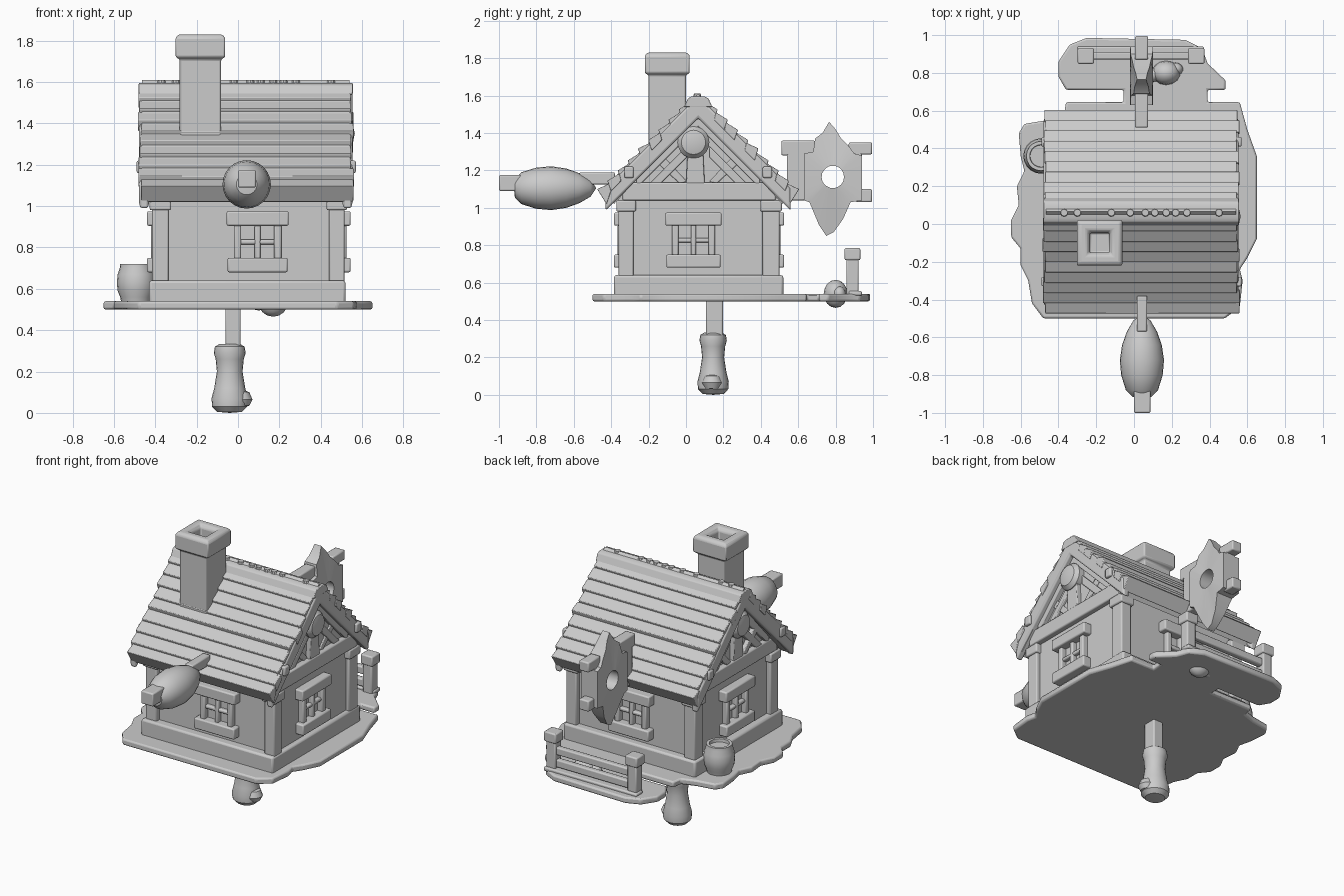
import bpy, bmesh, math, random
from mathutils import Matrix, Vector

if "Cube" in bpy.data.objects:
    bpy.data.objects.remove(bpy.data.objects["Cube"])

random.seed(4)
RX = 0.065          # ridge position along y


def finish(name, bm, bevel=0.0):
    bmesh.ops.recalc_face_normals(bm, faces=bm.faces)
    me = bpy.data.meshes.new(name)
    bm.to_mesh(me)
    bm.free()
    ob = bpy.data.objects.new(name, me)
    bpy.context.collection.objects.link(ob)
    if bevel:
        m = ob.modifiers.new("bevel", 'BEVEL')
        m.width, m.segments, m.limit_method = bevel, 2, 'ANGLE'
    return ob


def boxes(name, blist, mat=Matrix(), bevel=0.008):
    """Boxes given as (x0, x1, y0, y1, z0, z1)."""
    bm = bmesh.new()
    for x0, x1, y0, y1, z0, z1 in blist:
        t = Matrix.Translation(((x0 + x1) / 2, (y0 + y1) / 2, (z0 + z1) / 2))
        s = Matrix.Diagonal((x1 - x0, y1 - y0, z1 - z0, 1))
        bmesh.ops.create_cube(bm, size=1, matrix=mat @ t @ s)
    return finish(name, bm, bevel)


def add_prism(bm, pts, axis, a, b):
    place = (lambda p, t: (t, p[0], p[1])) if axis == 'x' else (lambda p, t: (p[0], p[1], t))
    lo = [bm.verts.new(place(p, a)) for p in pts]
    hi = [bm.verts.new(place(p, b)) for p in pts]
    bm.faces.new(lo)
    bm.faces.new(hi)
    for i in range(len(pts)):
        j = (i + 1) % len(pts)
        bm.faces.new((lo[i], lo[j], hi[j], hi[i]))


def prism(name, pts, axis, a, b, bevel=0.0):
    bm = bmesh.new()
    add_prism(bm, pts, axis, a, b)
    return finish(name, bm, bevel)


def lathe(name, prof, seg=20, mat=Matrix(), turn=0.0, bevel=0.0):
    """Revolve (radius, height) points that start and end on the axis."""
    bm = bmesh.new()
    rings = []
    for r, z in prof:
        n = 1 if r == 0 else seg
        rings.append([bm.verts.new(mat @ Vector((r * math.cos(turn + math.tau * i / seg),
                      r * math.sin(turn + math.tau * i / seg), z))) for i in range(n)])
    for A, B in zip(rings, rings[1:]):
        for i in range(seg):
            j = (i + 1) % seg
            f = [A[i % len(A)], A[j % len(A)], B[j % len(B)], B[i % len(B)]]
            bm.faces.new(list(dict.fromkeys(f)))
    return finish(name, bm, bevel)


# wavy ground plate with a neck leading to the back porch
plate = [(-.48, -.5), (-.54, -.42), (-.56, -.3), (-.6, -.22), (-.6, -.13), (-.65, -.07), (-.65, .02),
         (-.61, .1), (-.62, .2), (-.58, .28), (-.6, .36), (-.61, .48), (-.58, .53), (-.46, .55),
         (-.37, .58), (-.36, .645), (-.055, .645), (-.055, .71), (-.36, .71), (-.4, .78), (-.4, .86),
         (-.34, .95), (-.25, .985), (.27, .975), (.36, .93), (.39, .85), (.485, .76), (.485, .71),
         (.39, .71), (.39, .645), (.56, .645), (.6, .5), (.65, .36), (.65, -.08), (.6, -.18),
         (.56, -.24), (.575, -.3), (.56, -.44), (.48, -.5)]
prism("ground_plate", plate, 'z', .5, .54, .01)

# house body with gables, plinth, corner posts and tie beams
prism("house_walls", [(-.33, .52), (.47, .52), (.47, 1.12), (RX, 1.53), (-.33, 1.12)], 'x', -.385, .49)
boxes("plinth", [(-.43, .52, -.385, .52, .52, .64)], bevel=.012)
posts = []
for x0, x1 in ((-.415, -.335), (.44, .515)):
    for y0, y1 in ((-.36, -.28), (.41, .5)):
        posts += [(x0, x1, y0, y1, .62, 1.1), (x0 - .012, x1 + .012, y0 - .012, y1 + .012, .98, 1.04)]
boxes("corner_posts", posts)
boxes("tie_beams", [(x0, x1, -.34, .48, 1.04, 1.135) for x0, x1 in ((-.42, -.37), (.47, .525))])

# windows on all four sides
win = [(-.15, .15, -.055, .02, .905, .975), (-.145, .145, -.055, .02, .68, .75),
       (-.115, -.08, -.035, .02, .74, .91), (.08, .115, -.035, .02, .74, .91),
       (-.014, .014, -.03, .02, .74, .91), (-.09, .09, -.026, .02, .815, .838)]
for side, loc, ang in (("front", (.095, -.33, 0), 0), ("right", (.49, .04, 0), 90),
                       ("back", (.05, .47, 0), 180), ("left", (-.385, .06, 0), -90)):
    boxes(side + "_window", win, Matrix.Translation(loc) @ Matrix.Rotation(math.radians(ang), 4, 'Z'))


# gable timbers: inner rafters, king post, struts and round boss
def chevron(top, thick, reach):
    return [(RX - reach, top - reach), (RX, top), (RX + reach, top - reach),
            (RX + reach, top - reach - thick), (RX, top - thick), (RX - reach, top - reach - thick)]


for side, x0, x1, out in (("right", .47, .52, 1), ("left", -.415, -.365, -1)):
    prism(side + "_inner_rafters", chevron(1.51, .075, .33), 'x', x0, x1, .006)
    bm = bmesh.new()
    add_prism(bm, [(.0, 1.13), (.1, 1.13), (.085, 1.42), (.015, 1.42)], 'x', x0, x1)
    for s in (-1, 1):
        add_prism(bm, [(RX + s * a, z) for a, z in ((.06, 1.27), (.2, 1.13), (.26, 1.13), (.06, 1.33))],
                  'x', x0, x1 - .012)
        add_prism(bm, [(RX + s * a, z) for a, z in ((.06, 1.14), (.1, 1.13), (.24, 1.26), (.2, 1.29))],
                  'x', x0, x1 - .02)
    finish(side + "_gable_struts", bm, .005)
    face = x1 if out > 0 else x0
    lathe(side + "_gable_boss", [(0, -.03), (.085, -.03), (.085, .005), (.065, .03), (0, .045)], 20,
          Matrix.Translation((face, .04, 1.35)) @ Matrix.Rotation(math.radians(90 * out), 4, 'Y'))

# roof slab, barge boards and overlapping courses
d = .5
slab = [(RX - d, 1.61 - d), (RX, 1.61), (RX + d, 1.61 - d), (RX + d - .05, 1.49 - d + .03),
        (RX, 1.51), (RX - d + .05, 1.49 - d + .03)]
prism("roof_slab", slab, 'x', -.465, .54)
for side, x0, x1 in (("left", -.478, -.43), ("right", .505, .553)):
    prism(side + "_barge_board", chevron(1.6, .12, .495), 'x', x0, x1, .012)
bm = bmesh.new()
rows = 9
step = (.54 - .05) / rows
for s in (-1, 1):
    for i in range(rows):
        d0, d1 = .05 + i * step, .05 + (i + 1) * step
        lift = .018 if i in (4, 8) else .008
        quad = [(d0 - .01, 1.615 - d0), (d1, 1.622 + lift - d1), (d1 - .02, 1.575 - d1), (d0 - .02, 1.575 - d0)]
        if i == rows - 1:      # thick eave course
            quad[2] = (d1 - .05, 1.56 - d1)
        add_prism(bm, [(RX + s * a, z) for a, z in quad], 'x',
                  -.475 + random.uniform(-.01, .008), .55 + random.uniform(-.008, .012))
finish("roof_courses", bm, .004)
prism("ridge_cap", [(-.01, 1.54), (.01, 1.585), (.03, 1.595), (.1, 1.595), (.12, 1.585), (.14, 1.54)],
      'x', -.48, .555, .004)
bm = bmesh.new()
for x in (-.37, -.3, -.12, -.02, .06, .11, .17, .22, .28, .45):
    bmesh.ops.create_cone(bm, cap_ends=True, segments=10, radius1=.024, radius2=.018, depth=.03,
                          matrix=Matrix.Translation((x, .06, 1.595)))
finish("ridge_pegs", bm)
boxes("purlin_ends", [(-.49, .57, RX + s * .37 - .025, RX + s * .37 + .025, 1.16, 1.22) for s in (-1, 1)])

# hollow square chimney
k = math.sqrt(2)
chim = [(0, 1.3), (.1 * k, 1.3), (.1 * k, 1.71), (.12 * k, 1.72), (.12 * k, 1.815), (.105 * k, 1.83),
        (.07 * k, 1.83), (.052 * k, 1.81), (.052 * k, 1.72), (0, 1.72)]
lathe("chimney", chim, 4, Matrix.Translation((-.182, -.1, 0)), math.pi / 4, .008)

# barrel on the left
lathe("barrel", [(0, .53), (.072, .53), (.078, .56), (.09, .59), (.094, .63), (.09, .67), (.08, .7),
                 (.078, .72), (.06, .72), (.058, .7), (0, .7)], 20, Matrix.Translation((-.492, .36, 0)))

# porch fence and rounded stone
fence = []
for x in (-.255, .33):
    fence += [(x - .033, x + .033, .857, .923, .52, .73), (x - .043, x + .043, .848, .932, .72, .785)]
fence += [(-.25, .33, .872, .91, .64, .69), (-.25, .33, .872, .91, .56, .61), (-.3, .37, .87, .94, .53, .556)]
boxes("porch_fence", fence)
bm = bmesh.new()
for x, y, r in ((.17, .8, .075), (.1, .79, .045), (.22, .82, .04)):
    bmesh.ops.create_uvsphere(bm, u_segments=14, v_segments=8, radius=r,
                              matrix=Matrix.Translation((x, y, .54)) @ Matrix.Diagonal((1, .85, 1, 1)))
finish("porch_stones", bm)

# front bulb on its arm
lathe("front_bulb", [(0, -.92), (.05, -.915), (.085, -.88), (.11, -.8), (.117, -.72), (.105, -.64),
                     (.08, -.57), (.045, -.51), (0, -.48)], 24,
      Matrix.Translation((.042, 0, 1.105)) @ Matrix.Rotation(-math.pi / 2, 4, 'X'))
boxes("front_bulb_arm", [(0, .087, -1, -.86, 1.09, 1.175), (.015, .07, -.57, -.38, 1.125, 1.19)])

# pointed back plate with a round hole
cy, cz = .785, 1.165
out = [(.765, 1.46), (.8, 1.42), (.83, 1.37), (.87, 1.33), (.9, 1.29), (.94, 1.28), (.94, 1.22), (.94, 1.16),
       (.94, 1.1), (.94, 1.04), (.88, 1.03), (.84, .94), (.79, .87), (.75, .85), (.71, .91), (.66, 1.03),
       (.63, 1.04), (.63, 1.1), (.63, 1.16), (.63, 1.22), (.63, 1.29), (.68, 1.3), (.69, 1.37), (.73, 1.4)]
bm = bmesh.new()
loops = []
for x, hole in ((-.02, 0), (.1, 0), (.1, 1), (-.02, 1)):
    ring = []
    for y, z in out:
        a = math.atan2(z - cz, y - cy)
        thin = 1 - .6 * min(1, max(0, abs(z - cz) - .12) / .17)     # taper toward the tips
        p = (cy + .06 * math.cos(a), cz + .06 * math.sin(a)) if hole else (y, z)
        ring.append(bm.verts.new((.04 + (x - .04) * (1 if hole else thin), *p)))
    loops.append(ring)
for A, B in zip(loops, loops[1:] + loops[:1]):
    for i in range(len(out)):
        j = (i + 1) % len(out)
        bm.faces.new((A[i], A[j], B[j], B[i]))
finish("back_pointed_plate", bm)
boxes("back_plate_tabs", [(.005, .075, .51, .69, 1.28, 1.36), (.005, .075, .54, .65, 1.04, 1.3),
                          (.005, .075, .87, .995, 1.285, 1.35), (.005, .075, .91, .995, 1.03, 1.1),
                          (.005, .075, .9, .94, 1.2, 1.32)])

# hanging pendant below
boxes("pendant_rod", [(-.06, .012, .107, .197, .28, .51)])
lathe("pendant_log", [(0, 0), (.06, .005), (.085, .03), (.088, .07), (.075, .12), (.062, .2), (.068, .26),
                      (.077, .29), (.072, .32), (.05, .333), (0, .333)], 20,
      Matrix.Translation((-.04, .145, 0)) @ Matrix.Diagonal((1, .95, 1, 1)))
lathe("pendant_knob", [(0, .025), (.04, .035), (.055, .065), (.04, .1), (0, .115)], 14,
      Matrix.Translation((.015, .14, 0)))

# smooth shading that keeps edges sharp
for ob in bpy.data.objects:
    ob.select_set(True)
bpy.context.view_layer.objects.active = bpy.data.objects["barrel"]
bpy.ops.object.shade_smooth_by_angle(angle=math.radians(35))
